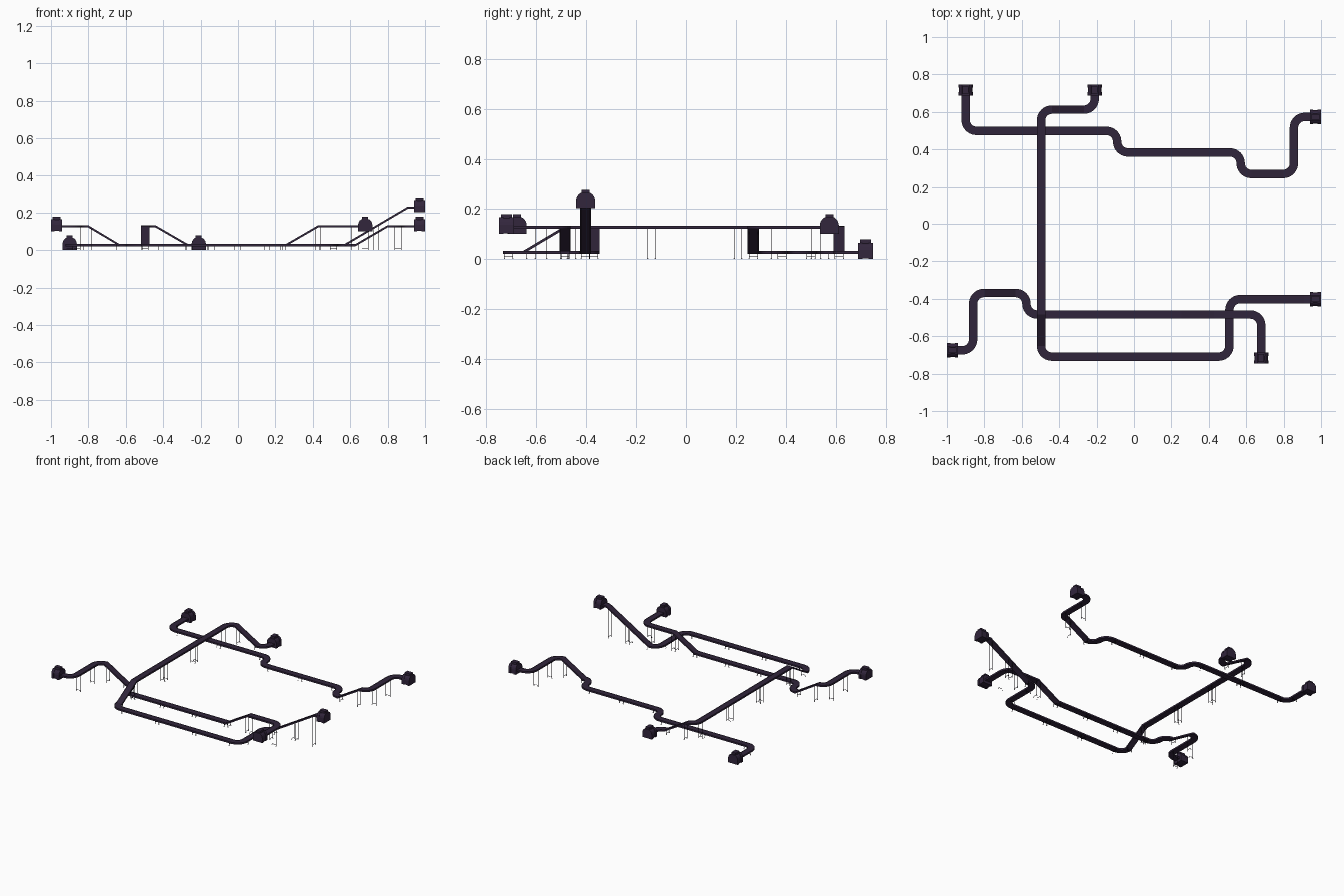
import bpy, bmesh, math
from mathutils import Vector

if "Cube" in bpy.data.objects:
    bpy.data.objects.remove(bpy.data.objects["Cube"])

R = 0.0575          # bend radius
LO, MID, HI = 0.026, 0.126, 0.226


def material(name, c):
    m = bpy.data.materials.new(name)
    m.diffuse_color = (*c, 1)
    m.use_nodes = True
    m.node_tree.nodes["Principled BSDF"].inputs["Base Color"].default_value = m.diffuse_color
    return m


PURPLE = material("purple_paint", (0.032, 0.019, 0.046))
BELT = material("belt_rubber", (0.030, 0.018, 0.043))
DARK = material("dark_metal", (0.016, 0.011, 0.022))


def finish(bm, name, mat):
    bmesh.ops.recalc_face_normals(bm, faces=bm.faces)
    me = bpy.data.meshes.new(name)
    bm.to_mesh(me)
    bm.free()
    ob = bpy.data.objects.new(name, me)
    bpy.context.collection.objects.link(ob)
    me.materials.append(mat)
    return ob


def loft(bm, rings):
    vs = [[bm.verts.new(p) for p in r] for r in rings]
    n = len(vs[0])
    for a, b in zip(vs, vs[1:]):
        for i in range(n):
            j = (i + 1) % n
            bm.faces.new((a[i], a[j], b[j], b[i]))
    bm.faces.new(vs[0])
    bm.faces.new(vs[-1])


def side_of(d):
    return Vector((-d.y, d.x, 0)).normalized()


def box(bm, c, d, length, width, z0, z1):
    s = side_of(d)
    c = Vector((c.x, c.y, 0))
    loft(bm, [[c + d * a * length / 2 + s * u * width / 2 + Vector((0, 0, z))
               for u, z in ((-1, z0), (1, z0), (1, z1), (-1, z1))] for a in (-1, 1)])


def flat(v):
    return Vector((v.x, v.y, 0)).normalized()


def route(way):
    """Rounded centre line with horizontal directions, plus the straight runs."""
    way = [Vector(w) for w in way]
    pts, runs = [], []
    last = way[0]

    def add(p, d):
        if not pts or (pts[-1][0] - p).length > 1e-4:
            pts.append((p, d))
    add(way[0], flat(way[1] - way[0]))
    for a, p, b in zip(way, way[1:], way[2:]):
        d0, d1 = flat(p - a), flat(b - p)
        if d0.dot(d1) > 0.99:               # change of slope
            runs.append((last, p))
            add(p, d0)
            last = p
            continue
        start, c = p - d0 * R, p - d0 * R + d1 * R
        runs.append((last, start))
        for i in range(11):                 # quarter bend
            t = i / 10 * math.pi / 2
            add(c - d1 * R * math.cos(t) + d0 * R * math.sin(t),
                d0 * math.cos(t) + d1 * math.sin(t))
        last = p + d1 * R
    add(way[-1], flat(way[-1] - way[-2]))
    runs.append((last, way[-1]))
    return pts, runs


def sweep(name, pts, profile, mat):
    bm = bmesh.new()
    loft(bm, [[p + side_of(d) * u + Vector((0, 0, v)) for u, v in profile] for p, d in pts])
    return finish(bm, name, mat)


def legs(name, runs, ends):
    bm = bmesh.new()
    for a, b in runs:
        h = b - a
        length = math.hypot(h.x, h.y)
        if length < 0.07:
            continue
        step = 0.18 if abs(h.z) > 0.01 else 0.37
        n = max(1, math.ceil(length / step))
        d = flat(h)
        for i in range(n):
            for off in (0.015, length / n - 0.015):
                p = a + h * ((i * length / n + off) / length)
                if min((p - e).length for e in ends) < 0.05:   # housings carry the tips
                    continue
                for u in (-1, 1):
                    q = p + side_of(d) * u * 0.017
                    box(bm, q, d, 0.002, 0.002, 0, p.z - 0.004)
                    box(bm, q, d, 0.006, 0.004, 0, 0.002)
                box(bm, p, d, 0.002, 0.034, 0.009, 0.011)
    return finish(bm, name, DARK)


# arched outline of the end housings
HALF = [(0.038, -0.025), (0.038, 0.010), (0.035, 0.022), (0.029, 0.032), (0.02, 0.039)]
ARCH = HALF + [(-u, v) for u, v in reversed(HALF)]


def housing(name, c, d):
    bm = bmesh.new()
    s = side_of(d)
    for x0, x1, k in ((-0.03, -0.012, 1), (-0.014, 0.014, 0.93), (0.012, 0.03, 1)):
        loft(bm, [[c + d * x + s * u * k + Vector((0, 0, v * k)) for u, v in ARCH]
                  for x in (x0, x1)])
    box(bm, c, d, 0.044, 0.032, c.z + 0.033, c.z + 0.052)      # roof cap
    return finish(bm, name, PURPLE)


ROUTES = {
    "back": [(-0.90, 0.717, LO), (-0.90, 0.499, LO), (-0.09, 0.499, LO), (-0.09, 0.384, LO),
             (0.57, 0.384, LO), (0.57, 0.269, LO), (0.627, 0.269, LO), (0.798, 0.269, MID),
             (0.855, 0.269, MID), (0.855, 0.573, MID), (0.97, 0.573, MID)],
    "cross": [(-0.21, 0.717, LO), (-0.21, 0.612, LO), (-0.267, 0.612, LO), (-0.44, 0.612, MID),
              (-0.497, 0.612, MID), (-0.497, -0.484, MID), (-0.497, -0.652, LO),
              (-0.497, -0.709, LO), (0.51, -0.709, LO), (0.51, -0.402, LO), (0.568, -0.402, LO),
              (0.908, -0.402, HI), (0.97, -0.402, HI)],
    "front": [(-0.97, -0.675, MID), (-0.86, -0.675, MID), (-0.86, -0.369, MID),
              (-0.80, -0.369, MID), (-0.633, -0.369, LO), (-0.575, -0.369, LO),
              (-0.575, -0.484, LO), (0.255, -0.484, LO), (0.428, -0.484, MID),
              (0.68, -0.484, MID), (0.68, -0.717, MID)],
}
RAIL = [(-0.0225, -0.006), (0.0225, -0.006), (0.0225, 0.006), (0.020, 0.006),
        (0.020, 0.002), (-0.020, 0.002), (-0.020, 0.006), (-0.0225, 0.006)]
STRIP = [(-0.0199, 0.001), (0.0199, 0.001), (0.0199, 0.0045), (-0.0199, 0.0045)]

for key, way in ROUTES.items():
    pts, runs = route(way)
    sweep(key + "_conveyor_frame", pts, RAIL, PURPLE)
    sweep(key + "_conveyor_belt", pts, STRIP, BELT)
    legs(key + "_conveyor_legs", runs, (pts[0][0], pts[-1][0]))
    housing(key + "_start_housing", pts[0][0], -pts[0][1])
    housing(key + "_end_housing", pts[-1][0], pts[-1][1])
